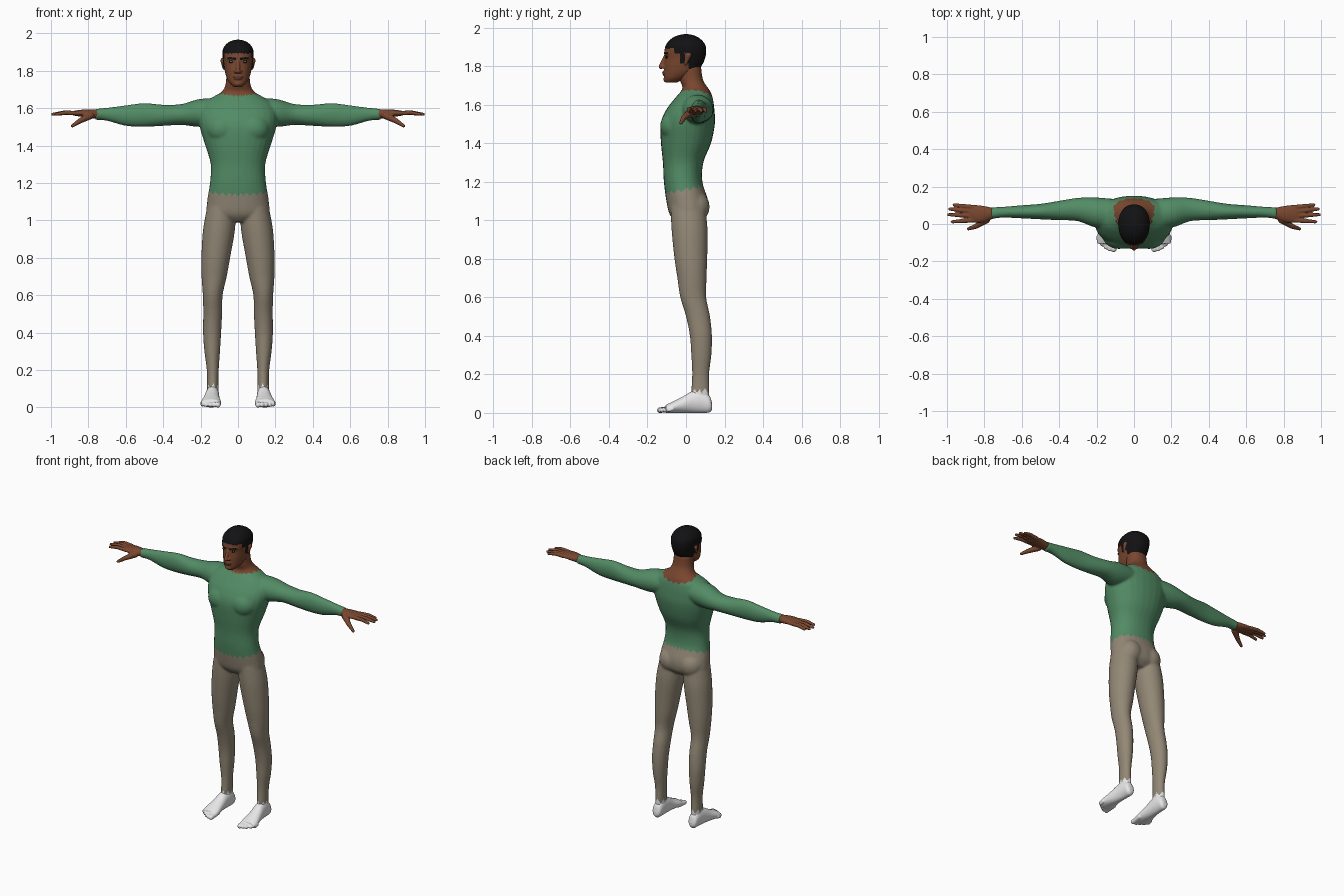
import bpy, bmesh, math
from mathutils import Matrix, Vector

if "Cube" in bpy.data.objects:
    bpy.data.objects.remove(bpy.data.objects["Cube"])


def material(name, colour):
    m = bpy.data.materials.new(name)
    m.use_nodes = True
    m.diffuse_color = (*colour, 1)
    m.node_tree.nodes["Principled BSDF"].inputs["Base Color"].default_value = (*colour, 1)
    return m


shirt = material("green_shirt", (0.085, 0.26, 0.13))
cloth = material("taupe_trousers", (0.29, 0.245, 0.18))
skin = material("brown_skin", (0.19, 0.062, 0.028))
white = material("white_sock", (0.85, 0.85, 0.85))
hair = material("black_hair", (0.006, 0.006, 0.007))
lip = material("dark_lip", (0.13, 0.038, 0.022))


def blend(a, b, c, d, t):
    """Catmull-Rom blend between b and c."""
    return tuple(0.5 * (2 * q + (r - p) * t + (2 * p - 5 * q + 4 * r - s) * t * t
                        + (3 * q - p - 3 * r + s) * t ** 3) for p, q, r, s in zip(a, b, c, d))


def loft(bm, rows, place, n=28, steps=4, power=2.0):
    """Skin rows of (station, low_u, high_u, low_v, high_v) with rounded rings."""
    pad = [rows[0]] + rows + [rows[-1]]
    fine = [blend(*pad[i:i + 4], k / steps) for i in range(len(rows) - 1) for k in range(steps)]
    rings = []
    for s, u0, u1, v0, v1 in fine + [rows[-1]]:
        ring = []
        for k in range(n):
            a = math.tau * k / n
            c, d = (math.copysign(abs(f) ** (2 / power), f) for f in (math.cos(a), math.sin(a)))
            ring.append(bm.verts.new(place(s, (u0 + u1 + (u1 - u0) * c) / 2,
                                           (v0 + v1 + (v1 - v0) * d) / 2)))
        rings.append(ring)
    for r, q in zip(rings, rings[1:]):
        for k in range(n):
            bm.faces.new((r[k], r[(k + 1) % n], q[(k + 1) % n], q[k]))
    bm.faces.new(rings[0][::-1])
    bm.faces.new(rings[-1])


def blob(bm, centre, radii):
    mat = Matrix.Translation(centre) @ Matrix.Diagonal((*radii, 1))
    bmesh.ops.create_uvsphere(bm, u_segments=20, v_segments=14, radius=1, matrix=mat)


def rod(bm, a, b, r1, r2):
    """Round-ended tapered rod."""
    a, b = Vector(a), Vector(b)
    turn = (b - a).to_track_quat("Z", "Y").to_matrix().to_4x4()
    bmesh.ops.create_cone(bm, cap_ends=True, segments=16, radius1=r1, radius2=r2,
                          depth=(b - a).length, matrix=Matrix.Translation((a + b) / 2) @ turn)
    blob(bm, a, (r1,) * 3)
    blob(bm, b, (r2,) * 3)


def finish(name, bm, mats, rule=None, voxel=0, smooth=0):
    """Fuse overlapping volumes into one skin, then colour its faces by rule."""
    bmesh.ops.recalc_face_normals(bm, faces=bm.faces)
    mesh = bpy.data.meshes.new(name)
    bm.to_mesh(mesh)
    bm.free()
    ob = bpy.data.objects.new(name, mesh)
    bpy.context.collection.objects.link(ob)
    if voxel:
        fuse = ob.modifiers.new("Fuse", "REMESH")
        fuse.mode, fuse.voxel_size = "VOXEL", voxel
        soft = ob.modifiers.new("Soften", "SMOOTH")
        soft.factor, soft.iterations = 0.5, smooth
        done = ob.evaluated_get(bpy.context.evaluated_depsgraph_get())
        mesh = bpy.data.meshes.new_from_object(done)
        ob.modifiers.clear()
        ob.data = mesh
    mesh.materials.clear()
    for m in mats:
        mesh.materials.append(m)
    for v in mesh.vertices:
        v.co.z = max(v.co.z, 0)
    for p in mesh.polygons:
        p.use_smooth = True
        p.material_index = rule(*p.center) if rule else 0
    return ob


SIDES = (1, -1)

# Torso, neck, legs and arms
body = bmesh.new()
loft(body, [(0.99, -.06, .06, -.05, .07), (1.03, -.16, .16, -.085, .11), (1.1, -.165, .165, -.102, .115),
            (1.2, -.15, .15, -.115, .085), (1.3, -.146, .146, -.12, .09), (1.4, -.175, .175, -.13, .13),
            (1.5, -.205, .205, -.132, .15), (1.57, -.21, .21, -.105, .148), (1.63, -.18, .18, -.06, .14),
            (1.665, -.125, .125, -.03, .128), (1.69, -.085, .085, -.018, .112),
            (1.73, -.066, .066, -.032, .088), (1.8, -.062, .062, -.035, .078)],
     lambda s, u, v: (u, v, s), power=2.2)
for side in SIDES:
    loft(body, [(1.07, .01, .165, -.08, .1), (0.95, .016, .187, -.075, .112), (0.8, .042, .196, -.06, .11),
                (0.7, .06, .195, -.045, .107), (0.6, .082, .188, -.03, .105), (0.5, .085, .186, 0, .125),
                (0.4, .09, .187, .02, .135), (0.3, .096, .18, .027, .132), (0.2, .103, .167, .032, .12),
                (0.1, .105, .165, .025, .122), (0.05, .105, .165, .02, .12)],
         lambda s, u, v: (side * u, v, s))
    loft(body, [(.08, -.02, .13, 1.52, 1.65), (.2, -.02, .142, 1.5, 1.65), (.3, .015, .14, 1.51, 1.622),
                (.4, .02, .124, 1.505, 1.618), (.5, .025, .108, 1.5, 1.627), (.6, .03, .1, 1.505, 1.615),
                (.7, .034, .092, 1.532, 1.602), (.765, .026, .09, 1.537, 1.596)],
         lambda s, u, v: (side * s, u, v))
    blob(body, (side * .08, -.06, 1.49), (.09, .074, .08))
    blob(body, (side * .075, .04, 1.07), (.08, .083, .085))


def body_rule(x, y, z):
    jag = abs((math.atan2(y, x) * 3.5) % 1 - 0.5)
    if z < 0.10 + 0.05 * abs((math.atan2(y - .07, abs(x) - .135) * 1.2) % 1 - 0.5):
        return 3
    if z < 1.15 + 0.2 * y + 0.04 * jag:
        return 1
    if abs(x) < 0.11 and z > 1.663 - 0.3 * max(0, y - .05) + 0.12 * max(0, abs(x) - .03) + 0.02 * jag:
        return 2
    return 0


finish("body", body, (shirt, cloth, skin, white), body_rule, 0.0065, 8)

# Hands
for side, label in zip(SIDES, ("left", "right")):
    hand = bmesh.new()
    loft(hand, [(.745, .032, .084, 1.543, 1.592), (.79, .014, .094, 1.547, 1.594),
                (.83, .006, .1, 1.553, 1.592), (.865, .008, .102, 1.558, 1.588), (.885, .014, .098, 1.562, 1.584)],
         lambda s, u, v: (side * s, u, v))
    for y0, y1, tip in ((.09, .102, .962), (.067, .08, .985), (.044, .05, .991), (.02, .012, .972)):
        mid = (side * (.87 + tip) / 2, (y0 + y1) / 2, 1.576)
        rod(hand, (side * .86, y0, 1.573), mid, .0125, .0115)
        rod(hand, mid, (side * tip, y1, 1.567), .0115, .0085)
    rod(hand, (side * .79, .022, 1.56), (side * .845, -.012, 1.532), .02, .014)
    rod(hand, (side * .845, -.012, 1.532), (side * .885, -.026, 1.505), .014, .009)
    finish(label + "_hand", hand, (skin,), voxel=0.004, smooth=3)

# Feet
for side, label in zip(SIDES, ("left", "right")):
    foot = bmesh.new()
    loft(foot, [(.136, .12, .15, .02, .045), (.122, .105, .165, .002, .09), (.08, .101, .17, 0, .12),
                (.03, .1, .176, 0, .112), (-.02, .097, .186, 0, .083), (-.07, .091, .197, 0, .058),
                (-.105, .093, .197, 0, .042)],
         lambda s, u, v: (side * u, s, v))
    for i in range(5):
        rod(foot, (side * (.106 + .021 * i), -.07, .022), (side * (.108 + .0205 * i), -.136 + .003 * i * i, .014),
            .016 - .001 * i, .015 - .0013 * i)
    finish(label + "_foot", foot, (white,), voxel=0.004, smooth=4)

# Head with nose, brow, lips, chin and ears
head = bmesh.new()
loft(head, [(1.714, -.024, .024, -.106, -.05), (1.735, -.046, .046, -.113, -.005), (1.765, -.062, .062, -.113, .045),
            (1.8, -.071, .071, -.113, .08), (1.84, -.077, .077, -.11, .099), (1.88, -.083, .083, -.112, .105),
            (1.915, -.081, .081, -.102, .098), (1.945, -.06, .06, -.073, .07), (1.96, -.034, .034, -.04, .04),
            (1.966, -.008, .008, -.01, .01)],
     lambda s, u, v: (u, v, s), power=2.25)
rod(head, (0, -.108, 1.85), (0, -.13, 1.797), .009, .0125)
blob(head, (0, -.112, 1.768), (.026, .012, .007))
blob(head, (0, -.11, 1.757), (.022, .012, .007))
blob(head, (0, -.1, 1.731), (.024, .018, .015))
for side in SIDES:
    blob(head, (side * .013, -.118, 1.795), (.01, .012, .009))
    rod(head, (side * .015, -.106, 1.868), (side * .05, -.088, 1.868), .01, .009)
    rod(head, (side * .08, .012, 1.855), (side * .075, -.002, 1.815), .0145, .009)


def head_rule(x, y, z):
    w = abs(x)
    ear = w > .081 and -.02 < y < .03 and z < 1.868
    if y < -.06 and .011 < w < .056 and abs(z - 1.864 - .1 * min(w - .011, .03)) < .0055:
        return 1
    if y < -.1 and w < .025 and 1.751 < z < 1.774:
        return 2
    line = 1.892 if y < -.06 else 1.865 if y < -.03 else 1.815 if y < .015 else 1.785
    return 1 if z > line and not ear else 0


finish("head", head, (skin, hair, lip), head_rule, 0.004, 4)

# Eyes
for side, label in zip(SIDES, ("left", "right")):
    for part, mat, push, size in (("lid_line", hair, 0, (.0165, .006, .008)),
                                  ("eye", white, .003, (.011, .005, .004)),
                                  ("iris", hair, .0055, (.0048, .004, .0048))):
        eye = bmesh.new()
        blob(eye, (side * .032, -.1 - push, 1.848), size)
        finish(label + "_" + part, eye, (mat,))
